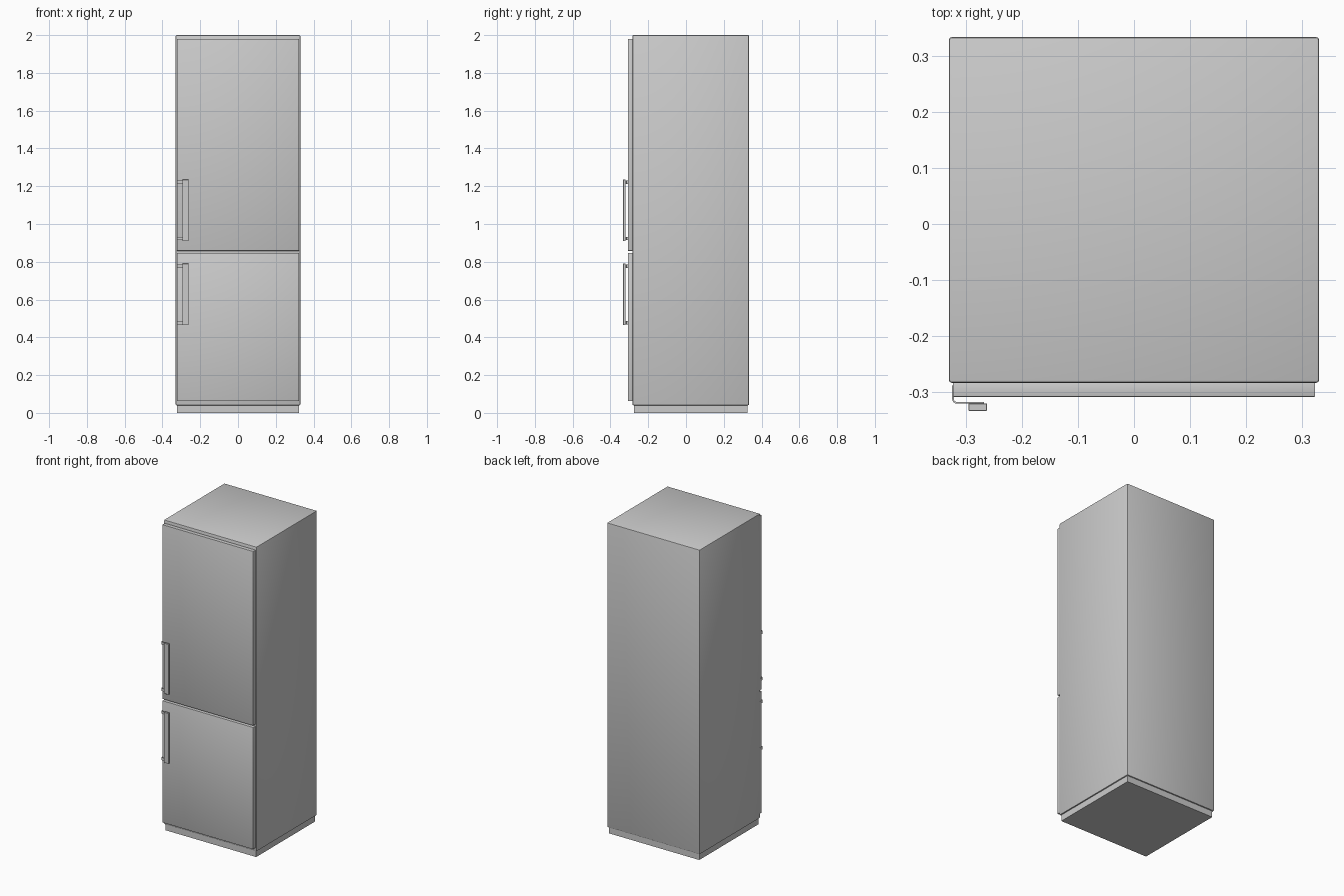
import bpy, bmesh, math

if "Cube" in bpy.data.objects:
    bpy.data.objects.remove(bpy.data.objects["Cube"])


def finish(name, bm):
    bmesh.ops.recalc_face_normals(bm, faces=bm.faces)
    mesh = bpy.data.meshes.new(name)
    bm.to_mesh(mesh)
    bm.free()
    ob = bpy.data.objects.new(name, mesh)
    bpy.context.collection.objects.link(ob)
    bpy.context.view_layer.objects.active = ob
    ob.select_set(True)
    bpy.ops.object.shade_smooth_by_angle(angle=math.radians(30))
    ob.select_set(False)
    return ob


def box(name, x, y, z, bevel=0.0, segments=2):
    bm = bmesh.new()
    bmesh.ops.create_cube(bm, size=1)
    for v in bm.verts:
        for i, (a, b) in enumerate((x, y, z)):
            v.co[i] = a if v.co[i] < 0 else b
    if bevel:
        bmesh.ops.bevel(bm, geom=bm.edges[:], offset=bevel, segments=segments,
                        profile=0.5, affect='EDGES')
    return finish(name, bm)


def bracket(name, z0, z1):
    # thin strip bent round the door edge, extruded upwards
    cx, cy, r, t = -0.316, -0.312, 0.008, 0.003
    arc = [math.pi + i * math.pi / 8 for i in range(5)]

    def side(rad):
        pts = [(cx - rad, -0.288)]
        pts += [(cx + rad * math.cos(a), cy + rad * math.sin(a)) for a in arc]
        return pts + [(-0.267, cy - rad)]

    outline = side(r) + side(r - t)[::-1]
    bm = bmesh.new()
    face = bm.faces.new([bm.verts.new((px, py, z0)) for px, py in outline])
    ext = bmesh.ops.extrude_face_region(bm, geom=[face])
    verts = [g for g in ext['geom'] if isinstance(g, bmesh.types.BMVert)]
    bmesh.ops.translate(bm, vec=(0, 0, z1 - z0), verts=verts)
    return finish(name, bm)


# cabinet and recessed plinth
box("cabinet", (-0.33, 0.33), (-0.283, 0.333), (0.04, 2.0), 0.005)
box("plinth", (-0.322, 0.322), (-0.275, 0.325), (0.0, 0.045))

# doors, each with a bar handle on two bent brackets
for tag, door_z, grip_z in (("fridge", (0.858, 1.98), (0.91, 1.235)),
                            ("freezer", (0.062, 0.847), (0.465, 0.79))):
    box(tag + "_door", (-0.323, 0.323), (-0.308, -0.282), door_z, 0.002)
    box(tag + "_handle_bar", (-0.295, -0.262), (-0.333, -0.3195), grip_z, 0.001, 1)
    bracket(tag + "_bracket_bottom", grip_z[0] + 0.004, grip_z[0] + 0.022)
    bracket(tag + "_bracket_top", grip_z[1] - 0.022, grip_z[1] - 0.004)
